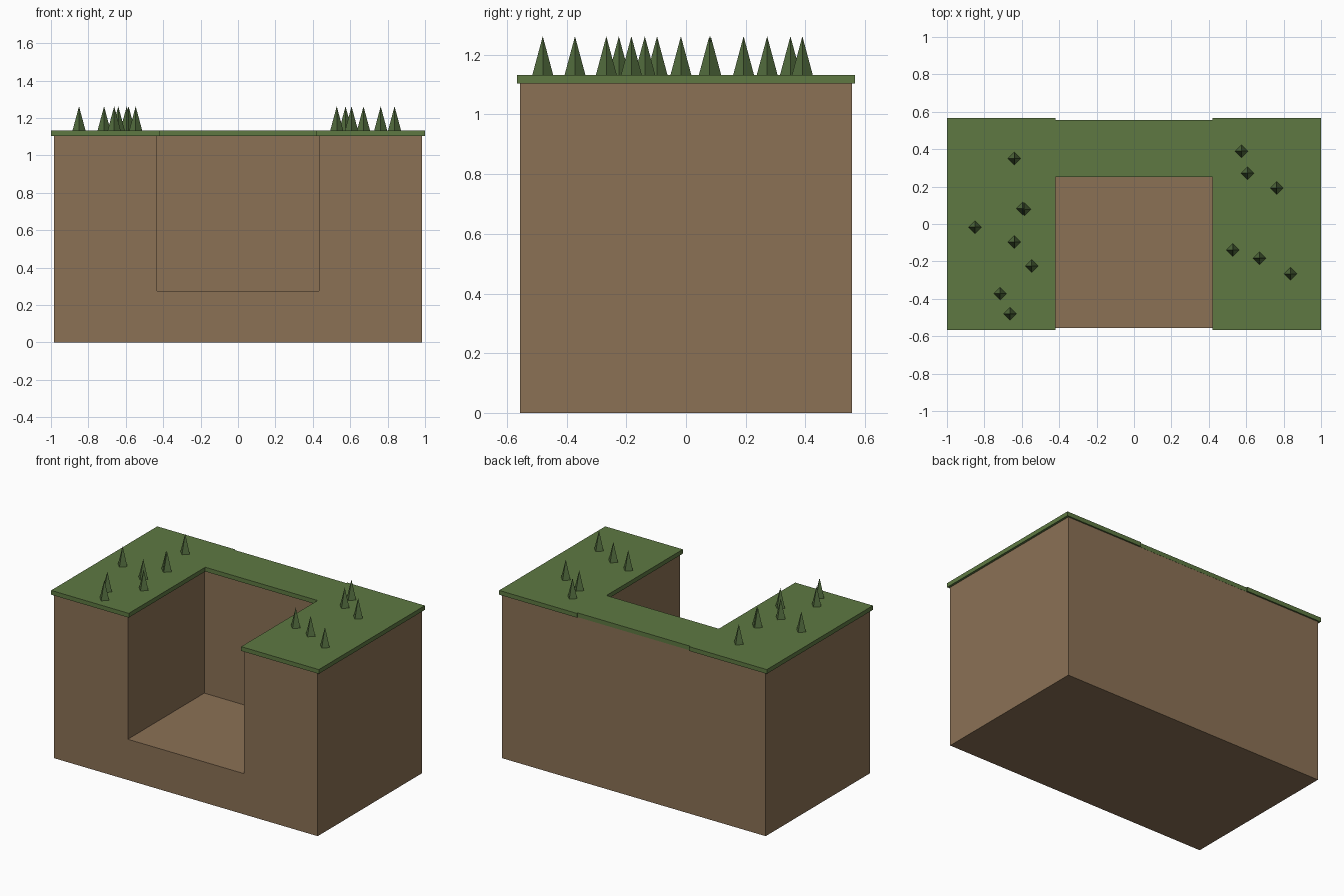
import bpy, bmesh
from mathutils import Matrix

if "Cube" in bpy.data.objects:
    bpy.data.objects.remove(bpy.data.objects["Cube"])


def srgb(r, g, b):
    def lin(c):
        c /= 255
        return c / 12.92 if c <= 0.04045 else ((c + 0.055) / 1.055) ** 2.4
    return (lin(r), lin(g), lin(b), 1)


def material(name, rgb):
    m = bpy.data.materials.new(name)
    m.diffuse_color = srgb(*rgb)
    m.use_nodes = True
    m.node_tree.nodes["Principled BSDF"].inputs["Base Color"].default_value = m.diffuse_color
    return m


EARTH = material("earth brown", (139, 113, 85))
GRASS = material("grass green", (94, 121, 66))
TREE = material("tree green", (84, 110, 63))


def finish(name, bm, mat):
    bmesh.ops.recalc_face_normals(bm, faces=bm.faces)
    me = bpy.data.meshes.new(name)
    bm.to_mesh(me)
    bm.free()
    me.materials.append(mat)
    ob = bpy.data.objects.new(name, me)
    bpy.context.collection.objects.link(ob)
    return ob


def box(name, lo, hi, mat):
    bm = bmesh.new()
    size = [b - a for a, b in zip(lo, hi)]
    mid = [(a + b) / 2 for a, b in zip(lo, hi)]
    bmesh.ops.create_cube(bm, size=1, matrix=Matrix.Translation(mid) @ Matrix.Diagonal((*size, 1)))
    return finish(name, bm, mat)


def slab(name, outline, z0, z1, mat):
    bm = bmesh.new()
    face = bm.faces.new([bm.verts.new((x, y, z0)) for x, y in outline])
    top = bmesh.ops.extrude_face_region(bm, geom=[face], use_keep_orig=True)["geom"]
    bmesh.ops.translate(bm, vec=(0, 0, z1 - z0),
                        verts=[v for v in top if isinstance(v, bmesh.types.BMVert)])
    return finish(name, bm, mat)


# earth block with an alcove cut from the front and top
earth = box("earth_block", (-0.985, -0.556, 0), (0.985, 0.556, 1.105), EARTH)
cutter = box("alcove_cutter", (-0.434, -0.8, 0.275), (0.434, 0.26, 1.4), EARTH)
cutter.hide_render = True
cutter.hide_viewport = True
cut = earth.modifiers.new("alcove", 'BOOLEAN')
cut.operation = 'DIFFERENCE'
cut.solver = 'EXACT'
cut.object = cutter

# U-shaped turf, overhanging the earth except behind the alcove
half = [(0.42, 0.557), (0.42, 0.566), (1, 0.566), (1, -0.566), (0.42, -0.566), (0.42, 0.25)]
outline = half + [(-x, y) for x, y in reversed(half)]
slab("grass_top", outline, 1.104, 1.133, GRASS)

# small four-sided trees
spots = [(-0.64, 0.35), (-0.595, 0.083), (-0.585, 0.078), (-0.85, -0.017),
         (-0.64, -0.097), (-0.547, -0.225), (-0.716, -0.372), (-0.662, -0.48),
         (0.575, 0.39), (0.607, 0.272), (0.763, 0.193), (0.528, -0.138),
         (0.671, -0.183), (0.837, -0.267)]
for i, (x, y) in enumerate(spots, 1):
    bm = bmesh.new()
    bmesh.ops.create_cone(bm, cap_ends=True, segments=4, radius1=0.035, radius2=0,
                          depth=0.13, matrix=Matrix.Translation((x, y, 1.197)))
    bmesh.ops.remove_doubles(bm, verts=bm.verts, dist=1e-5)
    finish(f"tree_{i}", bm, TREE)
